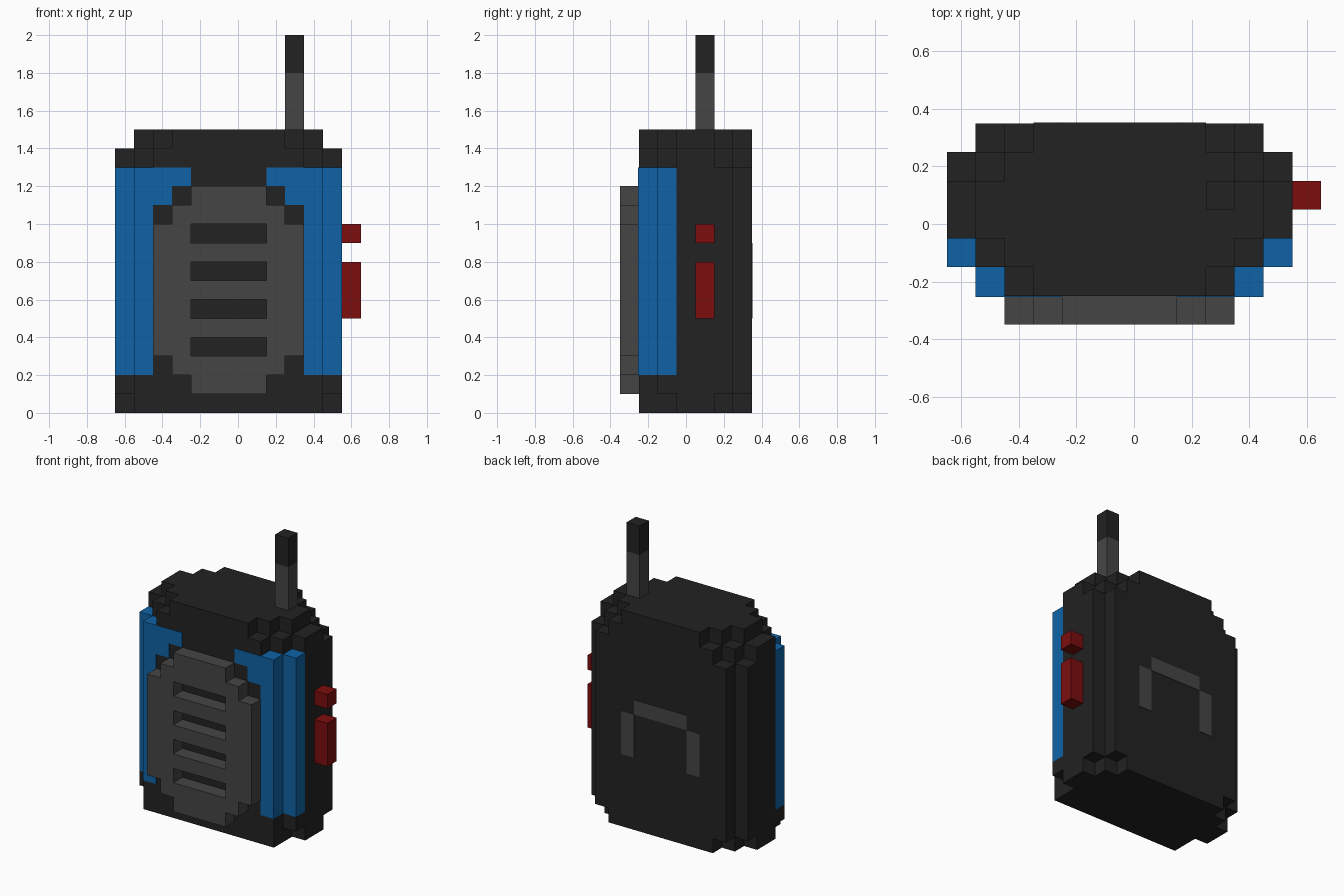
import bpy, bmesh
from mathutils import Vector

cube = bpy.data.objects.get("Cube")
if cube:
    bpy.data.objects.remove(cube, do_unlink=True)

U = 0.1        # size of one block
CX = -0.05     # middle of the case


def material(name, rgb):
    m = bpy.data.materials.new(name)
    m.use_nodes = True
    color = (*rgb, 1.0)
    m.diffuse_color = color
    bsdf = next(n for n in m.node_tree.nodes if n.type == 'BSDF_PRINCIPLED')
    bsdf.inputs["Base Color"].default_value = color
    bsdf.inputs["Roughness"].default_value = 0.8
    return m


DARK = material("dark_plastic", (0.016, 0.016, 0.016))
GREY = material("grey_plastic", (0.060, 0.060, 0.060))
BLUE = material("blue_plastic", (0.0044, 0.124, 0.381))
RED = material("red_plastic", (0.202, 0.004, 0.0044))


def finish(name, bm, mat):
    bmesh.ops.recalc_face_normals(bm, faces=bm.faces[:])
    mesh = bpy.data.meshes.new(name)
    bm.to_mesh(mesh)
    bm.free()
    mesh.materials.append(mat)
    obj = bpy.data.objects.new(name, mesh)
    bpy.context.collection.objects.link(obj)
    return obj


def slab(name, mat, rows, v0, d0, d1, upright=False):
    """Rows of block spans (in blocks from the case middle), extruded d0 to d1.
    Flat slabs extrude along z, upright ones along y."""
    bm = bmesh.new()
    verts = {}

    def corner(u, v):
        if (u, v) not in verts:
            x, w = CX + u * U, v0 + v * U
            verts[u, v] = bm.verts.new((x, d0, w) if upright else (x, w, d0))
        return verts[u, v]

    for v, spans in enumerate(rows):
        for a, b in spans:
            for u in range(a, b):
                bm.faces.new([corner(u, v), corner(u + 1, v),
                              corner(u + 1, v + 1), corner(u, v + 1)])
    base = bm.faces[:]
    ext = bmesh.ops.extrude_face_region(bm, geom=base, use_keep_orig=True)
    moved = [g for g in ext["geom"] if isinstance(g, bmesh.types.BMVert)]
    shift = Vector((0, d1 - d0, 0)) if upright else Vector((0, 0, d1 - d0))
    bmesh.ops.translate(bm, verts=moved, vec=shift)
    return finish(name, bm, mat)


def box(name, mat, lo, hi):
    bm = bmesh.new()
    bmesh.ops.create_cube(bm, size=1)
    for v in bm.verts:
        v.co = Vector([hi[i] if v.co[i] > 0 else lo[i] for i in range(3)])
    return finish(name, bm, mat)


def widths(halves):
    return [[(-h, h)] for h in halves]


# Case: stacked layers, half widths listed from front to back
for name, halves, z0, z1 in [
    ("case_base", (5, 5, 6, 6, 5, 4), 0.0, 0.1),
    ("case_lower", (5, 6, 6, 6, 6, 5), 0.1, 0.2),
    ("case_core", (4, 5, 6, 6, 6, 5), 0.2, 1.3),
    ("case_shoulder", (4, 5, 6, 6, 5, 4), 1.3, 1.4),
    ("case_top", (3, 4, 5, 5, 4, 3), 1.4, 1.5),
]:
    slab(name, DARK, widths(halves), -0.25, z0, z1)

# Blue corner panels, with a stepped arm reaching in at the top
for side, s in (("left", 1), ("right", -1)):
    steps = [4] * 9 + [3, 2]
    rows = [[tuple(sorted((s * a, s * 5)))] for a in steps]
    slab(side + "_front_panel", BLUE, rows, 0.2, -0.253, -0.15, upright=True)
    xs = sorted((CX + s * 0.5, CX + s * 0.6))
    box(side + "_side_panel", BLUE, (xs[0], -0.15, 0.2), (xs[1], -0.05, 1.3))

# Speaker grille with four open slots
bar, slot = [(-4, 4)], [(-4, -2), (2, 4)]
grille = widths((2, 3)) + [slot, bar] * 3 + [slot] + widths((3, 2))
slab("speaker_grille", GREY, grille, 0.1, -0.35, -0.25, upright=True)

# Flat belt clip marking on the back
clip = [[(-3, -2), (2, 3)]] * 3 + [[(-2, 2)]]
slab("back_clip", GREY, clip, 0.5, 0.345, 0.353, upright=True)

# Antenna
box("antenna_stem", GREY, (0.25, 0.05, 1.5), (0.35, 0.15, 1.8))
box("antenna_tip", DARK, (0.25, 0.05, 1.8), (0.35, 0.15, 2.0))

# Side buttons
box("small_button", RED, (0.55, 0.05, 0.9), (0.65, 0.15, 1.0))
box("talk_button", RED, (0.55, 0.05, 0.5), (0.65, 0.15, 0.8))
